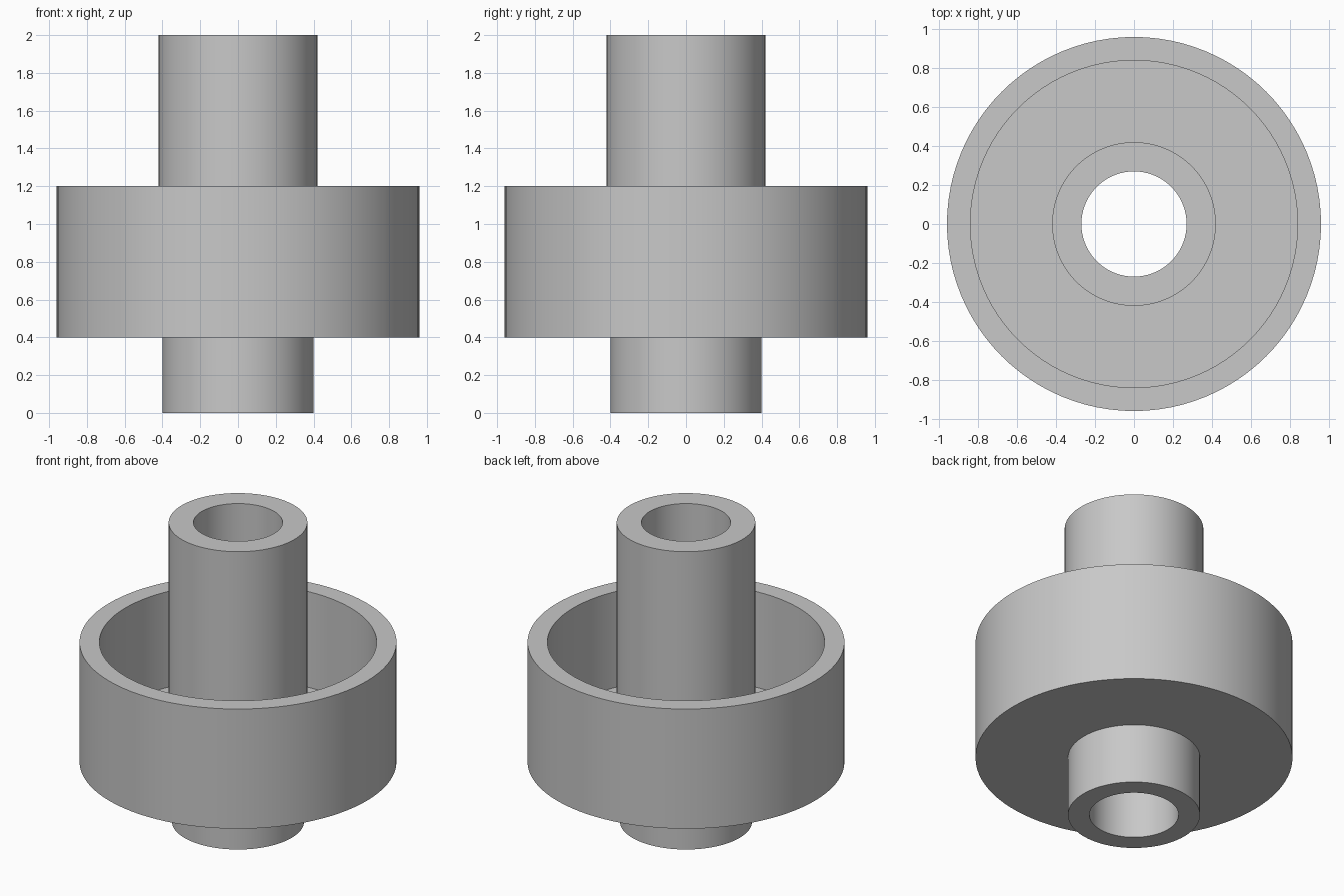
import bpy
import bmesh
from math import cos, sin, tau, radians

cube = bpy.data.objects.get("Cube")
if cube:
    bpy.data.objects.remove(cube, do_unlink=True)

SEGMENTS = 96

# Plain grey finish
grey = bpy.data.materials.new("grey")
grey.use_nodes = True
colour = (0.58, 0.58, 0.58, 1)
grey.diffuse_color = colour
grey.node_tree.nodes["Principled BSDF"].inputs["Base Color"].default_value = colour


def lathe(name, profile, material):
    """Revolve a closed (radius, height) profile around z."""
    bm = bmesh.new()
    rings = [[bm.verts.new((r * cos(tau * i / SEGMENTS), r * sin(tau * i / SEGMENTS), z))
              for i in range(SEGMENTS)] for r, z in profile]
    for a, b in zip(rings, rings[1:] + rings[:1]):
        for i in range(SEGMENTS):
            j = (i + 1) % SEGMENTS
            bm.faces.new((a[i], a[j], b[j], b[i]))
    bmesh.ops.recalc_face_normals(bm, faces=bm.faces)
    mesh = bpy.data.meshes.new(name)
    bm.to_mesh(mesh)
    bm.free()
    mesh.materials.append(material)
    obj = bpy.data.objects.new(name, mesh)
    bpy.context.collection.objects.link(obj)
    bpy.ops.object.select_all(action="DESELECT")
    obj.select_set(True)
    bpy.context.view_layer.objects.active = obj
    bpy.ops.object.shade_smooth_by_angle(angle=radians(30))
    return obj


# Radii and heights of the turned part
bore, spigot, tube, cup_inner, cup_outer = 0.27, 0.40, 0.42, 0.84, 0.96
cup_base, cup_floor, cup_rim, top = 0.40, 0.56, 1.20, 2.00

# One solid: lower spigot, open cup and tall tube around a through bore
lathe("cup_with_hollow_shaft", [
    (bore, 0), (spigot, 0), (spigot, cup_base),
    (cup_outer, cup_base), (cup_outer, cup_rim),
    (cup_inner, cup_rim), (cup_inner, cup_floor),
    (tube, cup_floor), (tube, top), (bore, top),
], grey)
